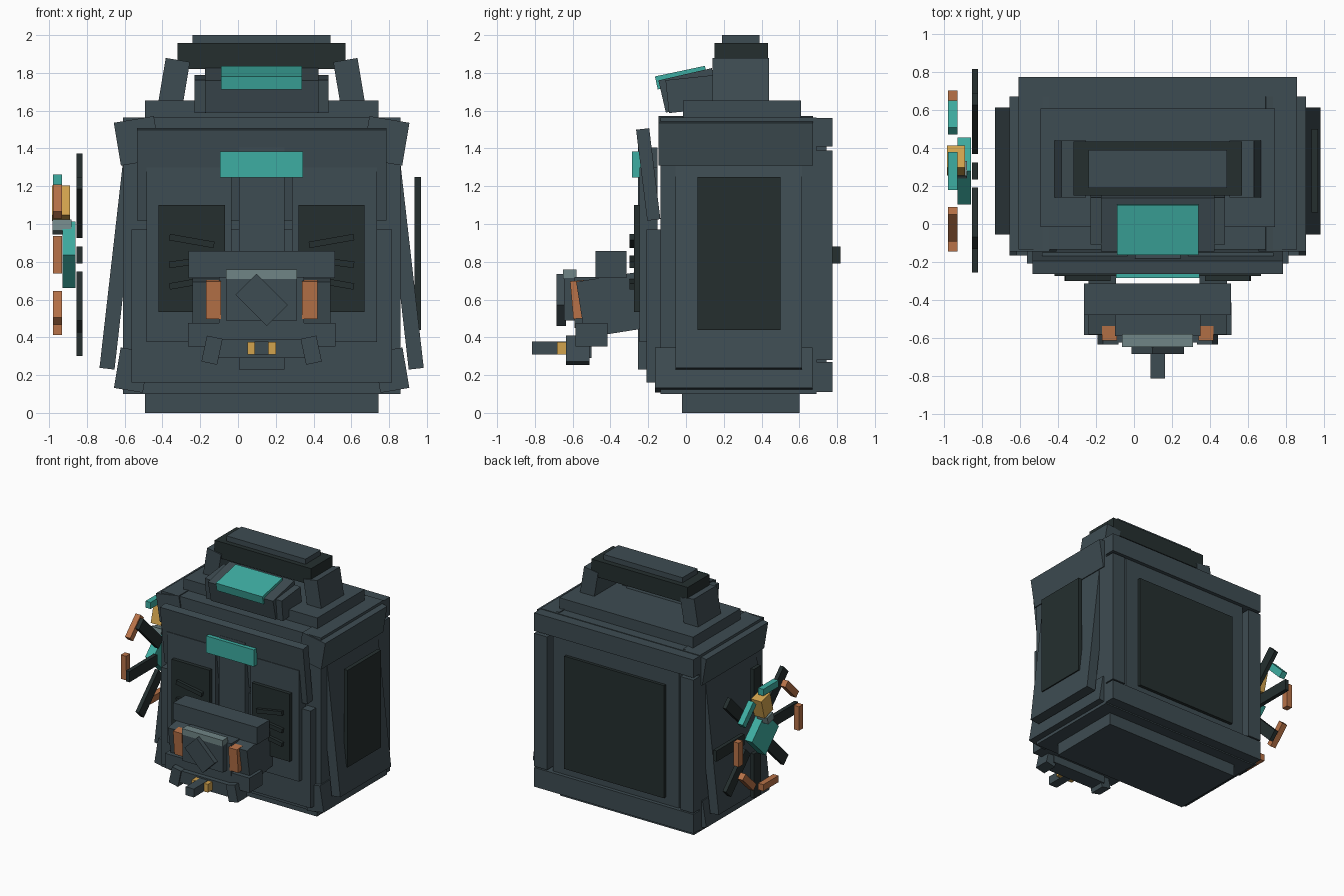
import bpy
from math import radians, sin, cos

cube = bpy.data.objects.get("Cube")
if cube:
    bpy.data.objects.remove(cube, do_unlink=True)

MID = 0.125  # symmetry plane of the casing


def material(name, rgb):
    m = bpy.data.materials.new(name)
    m.use_nodes = True
    m.diffuse_color = (*rgb, 1)
    m.node_tree.nodes["Principled BSDF"].inputs["Base Color"].default_value = (*rgb, 1)
    return m


SLATE = material("slate", (0.048, 0.072, 0.084))
DARK = material("dark_slate", (0.018, 0.028, 0.028))
TEAL = material("teal", (0.048, 0.42, 0.36))
COPPER = material("copper", (0.48, 0.17, 0.065))
GOLD = material("gold", (0.65, 0.37, 0.076))
GREY = material("light_grey", (0.162, 0.235, 0.239))


def block(name, center, size, mat=SLATE, rot=(0, 0, 0)):
    bpy.ops.mesh.primitive_cube_add(size=1, location=center, rotation=[radians(a) for a in rot])
    ob = bpy.context.object
    ob.name = name
    ob.scale = size
    ob.data.materials.append(mat)
    return ob


def span(name, x, y, z, mat=SLATE, rot=(0, 0, 0)):
    """Block given by its low and high limit on each axis."""
    lims = (x, y, z)
    return block(name, [(a + b) / 2 for a, b in lims], [b - a for a, b in lims], mat, rot)


def mid(name, width, y, z, mat=SLATE, rot=(0, 0, 0)):
    """Block centred on the symmetry plane."""
    return span(name, (MID - width / 2, MID + width / 2), y, z, mat, rot)


def pair(name, x, y, z, mat=SLATE, rot=(0, 0, 0)):
    """Left block, plus its mirror image on the right."""
    span("left_" + name, x, y, z, mat, rot)
    span("right_" + name, (2 * MID - x[1], 2 * MID - x[0]), y, z, mat, (rot[0], -rot[1], -rot[2]))


# Main casing
mid("body", 1.47, (-0.135, 0.69), (0.1, 1.565))
mid("base", 1.235, (-0.02, 0.6), (0, 0.11))
mid("top_plate", 1.235, (-0.015, 0.61), (1.55, 1.655))
pair("upper_cap", (0.675, 0.89), (-0.145, 0.672), (1.325, 1.555), rot=(0, 9.5, 0))
pair("lower_bracket", (0.735, 0.89), (-0.165, 0.67), (0.118, 0.335), rot=(0, -9.5, 0))
pair("side_panel", (0.835, 0.915), (-0.055, 0.615), (0.23, 1.44), rot=(0, -6.5, 0))
span("side_inset", (0.935, 0.97), (0.06, 0.5), (0.44, 1.25), DARK)

# Back frame
mid("back_top_rail", 1.47, (0.67, 0.775), (1.41, 1.56))
mid("back_bottom_rail", 1.47, (0.67, 0.775), (0.11, 0.27))
pair("back_side_rail", (0.74, 0.86), (0.67, 0.775), (0.28, 1.39))
mid("back_panel", 1.16, (0.67, 0.745), (0.26, 1.42))
mid("back_inset", 0.92, (0.73, 0.77), (0.33, 1.27), DARK)

# Front panels
mid("front_slab", 1.38, (-0.208, -0.12), (0.16, 0.97))
mid("upper_front_panel", 1.32, (-0.235, -0.165), (1.02, 1.505), rot=(7, 0, 0))
pair("door", (0.285, 0.735), (-0.245, -0.15), (0.375, 1.3))
mid("centre_strip", 0.24, (-0.255, -0.15), (0.23, 1.405))
mid("front_light", 0.44, (-0.285, -0.2), (1.245, 1.385), TEAL)
pair("door_inset", (0.32, 0.67), (-0.275, -0.22), (0.535, 1.1), DARK)
for z, tilt in ((0.91, -10), (0.8, 8), (0.69, 10)):
    pair("vent_slat", (0.375, 0.615), (-0.3, -0.26), (z - 0.017, z + 0.017), DARK, (0, tilt, 0))

# Front muzzle
mid("brow", 0.775, (-0.48, -0.315), (0.715, 0.857))
pair("muzzle_arm", (0.345, 0.49), (-0.56, -0.25), (0.42, 0.72), rot=(9, 0, 0))
mid("muzzle_core", 0.45, (-0.59, -0.38), (0.45, 0.72))
mid("muzzle_front", 0.375, (-0.645, -0.56), (0.49, 0.715))
mid("muzzle_bar", 0.375, (-0.65, -0.58), (0.71, 0.76), GREY)
block("diamond_plate", (MID, -0.66, 0.598), (0.235, 0.05, 0.157), rot=(0, 45, 0))
pair("copper_cheek", (0.34, 0.42), (-0.605, -0.53), (0.5, 0.7), COPPER, (5, 0, 0))
mid("jaw", 0.78, (-0.585, -0.415), (0.352, 0.475))
mid("chin", 0.5, (-0.625, -0.5), (0.29, 0.39))
pair("chin_end", (0.345, 0.43), (-0.635, -0.51), (0.262, 0.402), rot=(0, -12, 0))
mid("tongue", 0.075, (-0.815, -0.6), (0.308, 0.378))
pair("gold_clip", (0.162, 0.2), (-0.682, -0.6), (0.308, 0.376), GOLD)

# Tilted display on the top
mid("display_housing", 0.6, (-0.13, 0.16), (1.62, 1.795), rot=(13, 0, 0))
pair("display_ear", (0.42, 0.48), (-0.1, 0.15), (1.6, 1.775), rot=(6, 0, 0))
mid("display_screen", 0.43, (-0.16, 0.11), (1.74, 1.81), TEAL, (12, 0, 0))

# Handle
pair("handle_post", (0.525, 0.655), (0.14, 0.44), (1.61, 1.87), rot=(0, -9.5, 0))
mid("handle_bar", 0.89, (0.15, 0.435), (1.82, 1.957), DARK)
mid("handle_cap", 0.73, (0.19, 0.39), (1.95, 2.0))

# Wheel on the right side
WY, WZ = 0.28, 0.837


def around(name, angle, x, inner, outer, width, mat):
    """Block on the wheel, its long or short side along the radius."""
    a, r = radians(angle), (inner + outer) / 2
    block(name, (sum(x) / 2, WY + r * cos(a), WZ + r * sin(a)),
          (x[1] - x[0], outer - inner, width), mat, (angle, 0, 0))


for i in range(8):
    around("spoke", i * 45, (-0.855, -0.822), 0.17, 0.537, 0.09, DARK)
    if i != 5:
        around("rim_block", i * 45, (-0.98, -0.932), 0.37, 0.425, 0.2, TEAL if i in (1, 2) else COPPER)
block("hub", (-0.895, WY, WZ), (0.07, 0.25, 0.25), TEAL, (45, 0, 0))
block("gold_pointer", (-0.938, 0.335, 1.11), (0.095, 0.12, 0.16), GOLD, (-15, 0, 0))
block("pointer_foot", (-0.932, 0.285, 0.985), (0.1, 0.08, 0.06), GREY, (-15, 0, 0))
